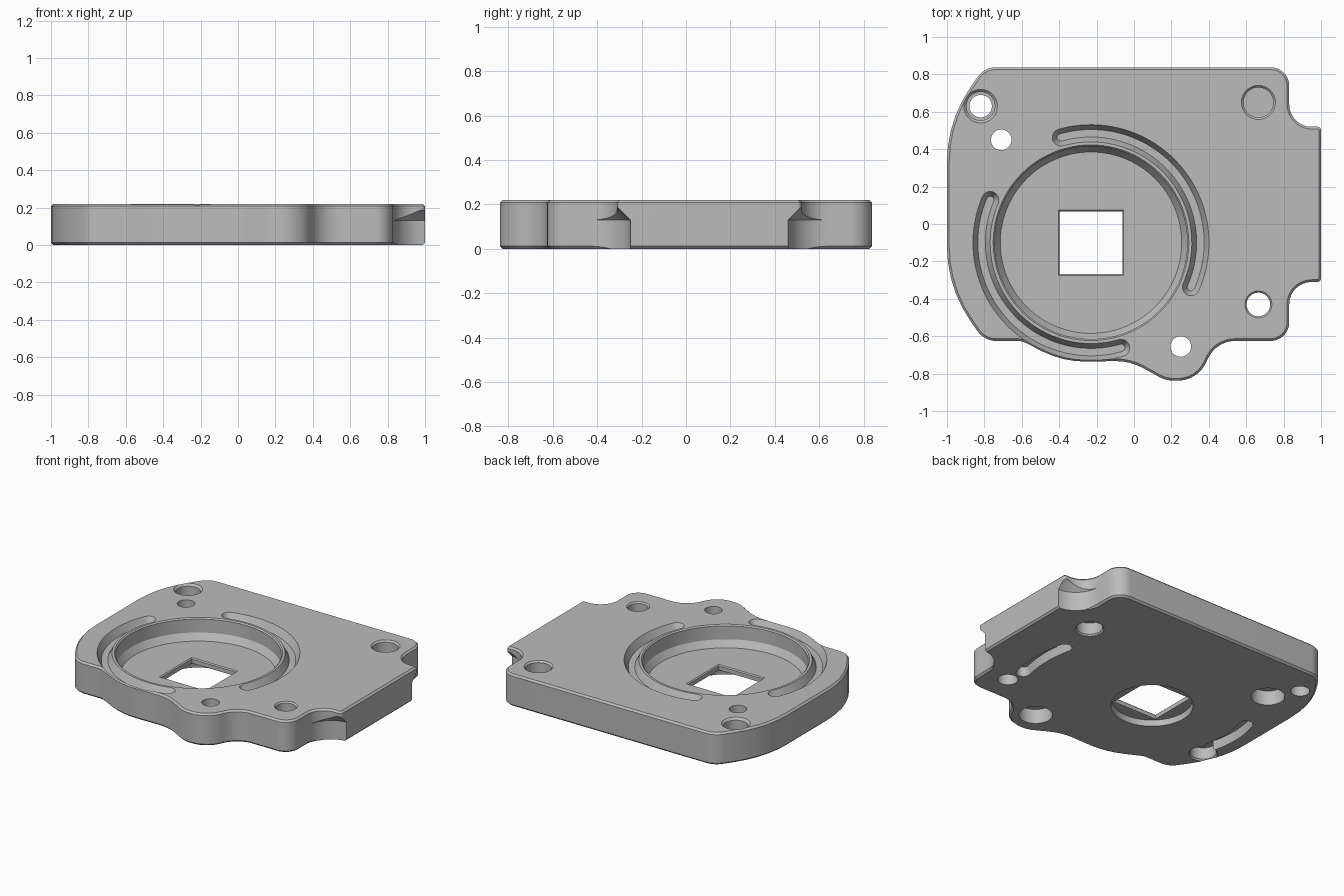
import bpy
import bmesh
from math import cos, sin, tan, pi, radians, degrees
from mathutils import Vector

if "Cube" in bpy.data.objects:
    bpy.data.objects.remove(bpy.data.objects["Cube"])

H = 0.22                      # plate thickness
HUB = (-0.23, -0.10)          # centre of the round pocket

grey = bpy.data.materials.new("machined grey")
grey.use_nodes = True
grey.diffuse_color = (0.5, 0.5, 0.5, 1)
grey.node_tree.nodes["Principled BSDF"].inputs["Base Color"].default_value = (0.5, 0.5, 0.5, 1)


def stack(name, rings):
    """Closed solid through a stack of equal-length outlines: [(points, z), ...]."""
    bm = bmesh.new()
    loops = [[bm.verts.new((p[0], p[1], z)) for p in pts] for pts, z in rings]
    n = len(loops[0])
    for a, b in zip(loops, loops[1:]):
        for i in range(n):
            j = (i + 1) % n
            bm.faces.new((a[i], a[j], b[j], b[i]))
    bm.faces.new(loops[0][::-1])
    bm.faces.new(loops[-1])
    bmesh.ops.recalc_face_normals(bm, faces=bm.faces)
    mesh = bpy.data.meshes.new(name)
    bm.to_mesh(mesh)
    bm.free()
    mesh.materials.append(grey)
    ob = bpy.data.objects.new(name, mesh)
    bpy.context.collection.objects.link(ob)
    return ob


def rounded(corners):
    """Polygon with a fillet radius at every corner."""
    out = []
    for i, (x, y, r) in enumerate(corners):
        p = Vector((x, y))
        a = (Vector(corners[i - 1][:2]) - p).normalized()
        b = (Vector(corners[(i + 1) % len(corners)][:2]) - p).normalized()
        half = a.angle(b) / 2
        t = r / tan(half)
        centre = p + (a + b).normalized() * (r / sin(half))
        start = p + a * t - centre
        sweep = start.angle_signed(p + b * t - centre)
        steps = max(3, int(degrees(abs(sweep)) / 6))
        for k in range(steps + 1):
            w = -sweep * k / steps
            out.append(centre + Vector((start.x * cos(w) - start.y * sin(w),
                                        start.x * sin(w) + start.y * cos(w))))
    return out


def inset(pts, d):
    """Move a counter-clockwise outline inwards."""
    out = []
    for i, p in enumerate(pts):
        t = (pts[(i + 1) % len(pts)] - pts[i - 1]).normalized()
        out.append(p + Vector((-t.y, t.x)) * d)
    return out


def circle(c, r, n=48):
    return [(c[0] + r * cos(2 * pi * i / n), c[1] + r * sin(2 * pi * i / n)) for i in range(n)]


def lathe(c, profile, n=48):
    return stack("cutter", [(circle(c, r, n), z) for r, z in profile])


def arc_slot(c, r, a0, a1, w, n=40, caps=8):
    """Round-ended slot outline following an arc."""
    a0, a1 = radians(a0), radians(a1)
    polar = lambda rad, a: (c[0] + rad * cos(a), c[1] + rad * sin(a))
    pts = [polar(r + w, a0 + (a1 - a0) * i / n) for i in range(n + 1)]
    for a, base in ((a1, a1), (a0, a0 + pi)):
        e = polar(r, a)
        pts += [(e[0] + w * cos(base + pi * k / caps), e[1] + w * sin(base + pi * k / caps))
                for k in range(1, caps)]
        if a == a1:
            pts += [polar(r - w, a1 + (a0 - a1) * i / n) for i in range(n + 1)]
    return pts


def square(c, h):
    return [(c[0] + sx * h, c[1] + sy * h) for sx, sy in ((-1, -1), (1, -1), (1, 1), (-1, 1))]


# Plate body with chamfered rims
outline = rounded([
    (-0.80, 0.838, 0.12), (-1, 0.55, 0.7), (-1, -0.34, 0.7), (-0.80, -0.625, 0.12),
    (-0.60, -0.625, 0.1), (-0.38, -0.737, 0.5), (-0.02, -0.732, 0.3),
    (0.17, -0.838, 0.17), (0.34, -0.838, 0.17), (0.44, -0.625, 0.16),
    (0.83, -0.625, 0.1), (0.83, -0.31, 0.12), (1, -0.31, 0.02),
    (1, 0.52, 0.02), (0.83, 0.52, 0.12), (0.83, 0.838, 0.1)])
rim = inset(outline, 0.012)
plate = stack("mounting_plate", [(rim, 0), (outline, 0.012), (outline, H - 0.012), (rim, H)])

cutters = []

# Round pocket, shallow recess underneath and square window
cutters.append(lathe(HUB, [(0.485, 0.075), (0.515, 0.12), (0.515, H - 0.008),
                           (0.523, H), (0.523, H + 0.1)], 96))
cutters.append(lathe(HUB, [(0.256, -0.1), (0.256, 0), (0.25, 0.04)], 64))
cutters.append(stack("cutter", [(square(HUB, 0.168), -0.1), (square(HUB, 0.168), 0.068),
                                (square(HUB, 0.177), 0.077), (square(HUB, 0.177), 0.1)]))

# Curved tapered grooves around the pocket
for a0, a1 in ((-24, 106), (157, 286)):
    cutters.append(stack("cutter", [(arc_slot(HUB, 0.585, a0, a1, w), z) for w, z in
                                    ((0.02, H - 0.05), (0.046, H), (0.046, H + 0.1))]))

# Short curved grooves on the underside
for r, a0, a1 in ((0.90, -13, 13), (0.63, 162, 194)):
    cutters.append(stack("cutter", [(arc_slot(HUB, r, a0, a1, w), z) for w, z in
                                    ((0.045, -0.1), (0.045, 0), (0.035, 0.06))]))

# Stepped, plain and blind holes entered from the top
top = H + 0.1
cutters.append(lathe((-0.82, 0.63), [(0.06, -0.1), (0.06, 0.12), (0.076, 0.12),
                                     (0.076, H - 0.014), (0.09, H), (0.09, top)]))
cutters.append(lathe((0.665, -0.43), [(0.063, -0.1), (0.063, H - 0.009), (0.072, H), (0.072, top)]))
cutters.append(lathe((0.665, 0.65), [(0.08, 0.1), (0.08, H - 0.011), (0.091, H), (0.091, top)]))

# Bolt holes counterbored from below
for c in ((-0.71, 0.45), (0.25, -0.655)):
    cutters.append(lathe(c, [(0.105, -0.1), (0.105, 0.1), (0.055, 0.1), (0.055, top)]))

# Blind holes on the underside
for c in ((0.68, 0.38), (-0.86, -0.355)):
    cutters.append(lathe(c, [(0.09, -0.1), (0.09, 0), (0.082, 0.01), (0.082, 0.09)]))

# Conical undercuts beside the side tab
for y in (-0.43, 0.64):
    cutters.append(lathe((1.01, y), [(0.18, -0.1), (0.18, 0.13), (0.11, 0.2)], 64))

# Cut everything and tidy up
bpy.context.view_layer.objects.active = plate
for cutter in cutters:
    cutter.hide_render = True
    mod = plate.modifiers.new("cut", "BOOLEAN")
    mod.operation = "DIFFERENCE"
    mod.solver = "EXACT"
    mod.object = cutter
    bpy.ops.object.modifier_apply(modifier=mod.name)
    bpy.data.objects.remove(cutter)

bpy.ops.object.select_all(action="DESELECT")
plate.select_set(True)
bpy.ops.object.shade_smooth_by_angle(angle=radians(25))
